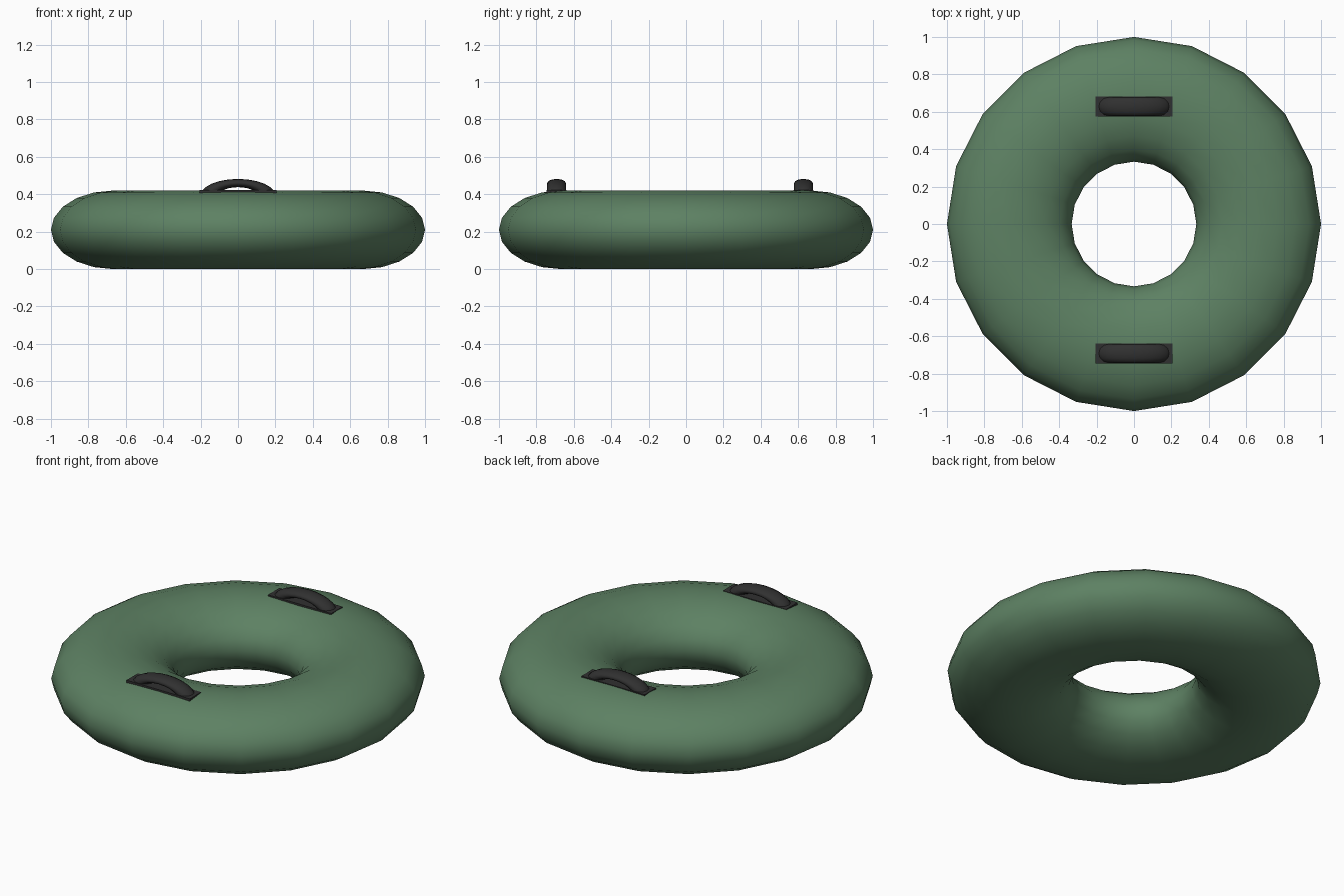
import bpy

if "Cube" in bpy.data.objects:
    bpy.data.objects.remove(bpy.data.objects["Cube"])

def material(name, rgb):
    m = bpy.data.materials.new(name)
    m.diffuse_color = (*rgb, 1)
    m.use_nodes = True
    m.node_tree.nodes["Principled BSDF"].inputs["Base Color"].default_value = m.diffuse_color
    return m

green = material("green_rubber", (0.11, 0.22, 0.125))
black = material("black_rubber", (0.03, 0.03, 0.03))

def finish(name, mat, scale, smooth=False):
    ob = bpy.context.object
    ob.name = name
    ob.scale = scale
    bpy.ops.object.transform_apply(location=False, rotation=True, scale=True)
    ob.data.materials.append(mat)
    if smooth:
        bpy.ops.object.shade_smooth()
    return ob

# Inflated ring, flattened in height
bpy.ops.mesh.primitive_torus_add(major_segments=20, minor_segments=20,
                                 major_radius=2 / 3, minor_radius=1 / 3,
                                 location=(0, 0, 0.21))
finish("ring", green, (1, 1, 0.63), True)

# Two handles, each an arched grip on a thin base plate
for side, y in (("front", -0.692), ("back", 0.628)):
    bpy.ops.mesh.primitive_torus_add(major_segments=24, minor_segments=12,
                                     major_radius=0.15, minor_radius=0.05,
                                     location=(0, y, 0.394),
                                     rotation=(1.5707963, 0, 0))
    finish(side + "_handle", black, (1, 0.44, 1), True)
    bpy.ops.mesh.primitive_cube_add(size=1, location=(0, y, 0.412))
    finish(side + "_handle_plate", black, (0.414, 0.106, 0.02))
